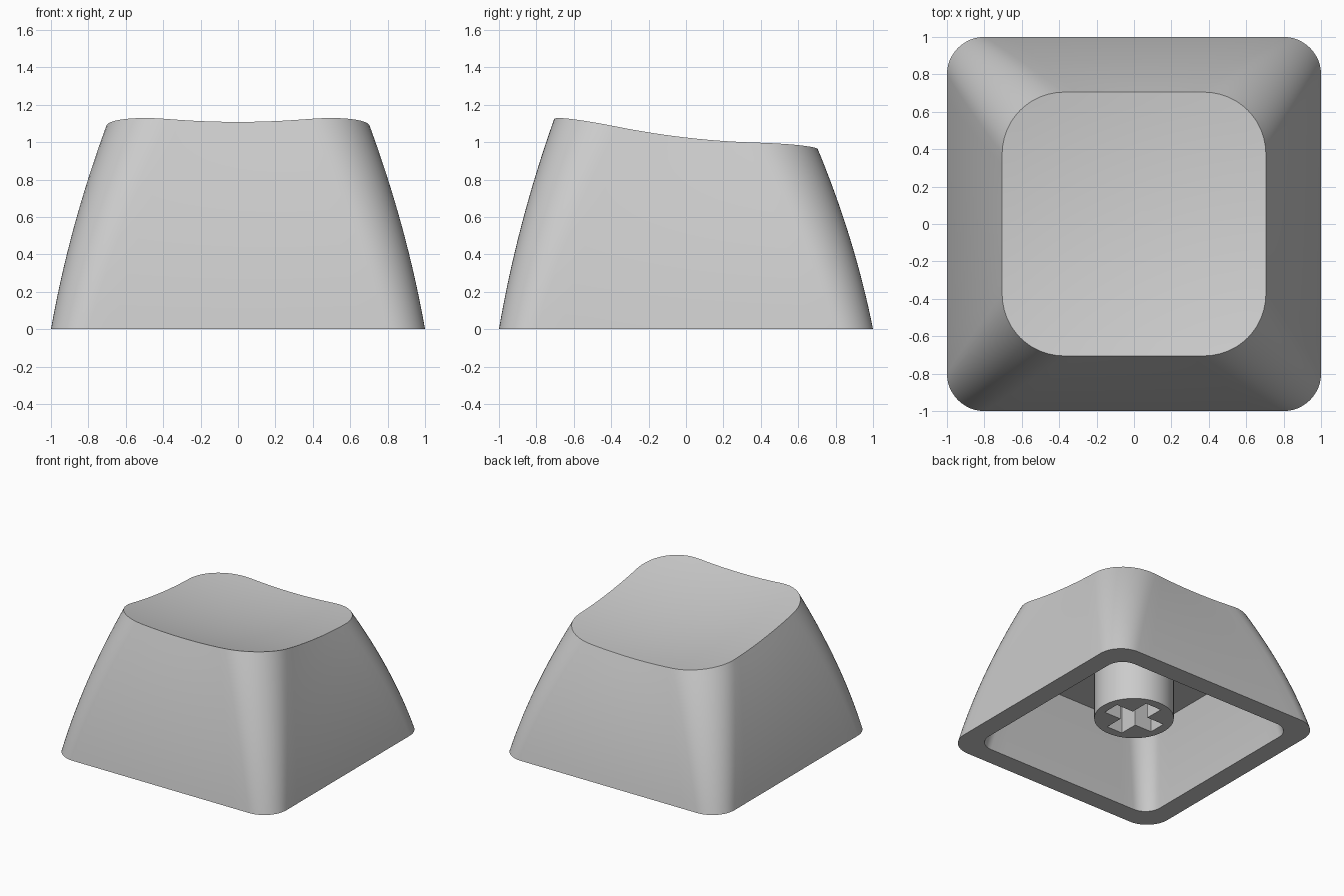
import bpy, bmesh
from math import sin, cos, pi, radians

if "Cube" in bpy.data.objects:
    bpy.data.objects.remove(bpy.data.objects["Cube"], do_unlink=True)

grey = bpy.data.materials.new("light grey plastic")
grey.use_nodes = True
grey.diffuse_color = (0.6, 0.6, 0.6, 1)
grey.node_tree.nodes["Principled BSDF"].inputs["Base Color"].default_value = grey.diffuse_color

CORNER, SIDE = 12, 12      # segments per rounded corner and per straight side
CEILING = 0.63             # height of the hollow inside


def outline(half, radius):
    """Rounded square, anticlockwise, with subdivided sides."""
    pts, c = [], half - radius
    for q in range(4):
        a0 = q * pi / 2
        arc = [(c + radius * cos(i * pi / 2 / CORNER), c + radius * sin(i * pi / 2 / CORNER))
               for i in range(CORNER + 1)]
        side = [(c - 2 * c * i / SIDE, half) for i in range(1, SIDE)]
        pts += [(x * cos(a0) - y * sin(a0), x * sin(a0) + y * cos(a0)) for x, y in arc + side]
    return pts


def dish(x, y):
    """Height of the scooped, sloping top."""
    return 0.97 - 0.115 * y + 0.115 * y * y + 0.11 * x * x


def bridge(bm, a, b):
    for i in range(len(a)):
        j = (i + 1) % len(a)
        bm.faces.new((a[i], a[j], b[j], b[i]))


def finish(bm, name):
    bmesh.ops.recalc_face_normals(bm, faces=bm.faces[:])
    mesh = bpy.data.meshes.new(name)
    bm.to_mesh(mesh)
    bm.free()
    mesh.materials.append(grey)
    ob = bpy.data.objects.new(name, mesh)
    bpy.context.collection.objects.link(ob)
    bpy.ops.object.select_all(action='DESELECT')
    ob.select_set(True)
    bpy.context.view_layer.objects.active = ob
    bpy.ops.object.shade_smooth_by_angle(angle=radians(30))
    return ob


# Cap shell: one skin running from the dished top, down the walls and up into the hollow
bm = bmesh.new()
rings = []
top = outline(0.705, 0.33)
for k in range(1, 11):
    s = k / 10
    rings.append([(x * s, y * s, dish(x * s, y * s)) for x, y in top])
for k in range(15, -1, -1):
    t = k / 16
    inset = 0.295 * (0.65 * t + 0.35 * t * t)
    sec = outline(1 - inset, 0.2 + 0.13 * t)
    rings.append([(x, y, t * dish(u, v)) for (x, y), (u, v) in zip(sec, top)])
for k in range(7):
    t = k / 6
    sec = outline(0.84 - 0.09 * t - 0.04 * t * t, 0.14 + 0.03 * t)
    rings.append([(x, y, CEILING * t) for x, y in sec])
loops = [[bm.verts.new(p) for p in ring] for ring in rings]
for a, b in zip(loops, loops[1:]):
    bridge(bm, a, b)
centre = bm.verts.new((0, 0, dish(0, 0)))
for i, v in enumerate(loops[0]):
    bm.faces.new((centre, v, loops[0][(i + 1) % len(loops[0])]))
bm.faces.new(loops[-1])
finish(bm, "cap_shell")

# Stem: round post with a cross-shaped socket in its lower end
bm = bmesh.new()
ARM, WIDE = 0.228, 0.072
circle = [(0.3 * cos(i * pi / 32), 0.3 * sin(i * pi / 32)) for i in range(64)]
cross = []
for q in range(4):
    c, s = round(cos(q * pi / 2)), round(sin(q * pi / 2))
    for x, y in ((ARM, -WIDE), (ARM, WIDE), (WIDE, WIDE)):
        cross.append((x * c - y * s, x * s + y * c))


def ring_at(points, z):
    return [bm.verts.new((x, y, z)) for x, y in points]


post_low, post_high = ring_at(circle, 0.16), ring_at(circle, CEILING + 0.01)
slot_low, slot_high = ring_at(cross, 0.16), ring_at(cross, 0.56)
bridge(bm, post_low, post_high)
bridge(bm, slot_low, slot_high)
bm.faces.new(post_high)
bm.faces.new(slot_high)
rim = [bm.edges.get((loop[i - 1], loop[i])) for loop in (post_low, slot_low) for i in range(len(loop))]
bmesh.ops.triangle_fill(bm, use_beauty=True, use_dissolve=False, edges=rim)
finish(bm, "switch_stem")
